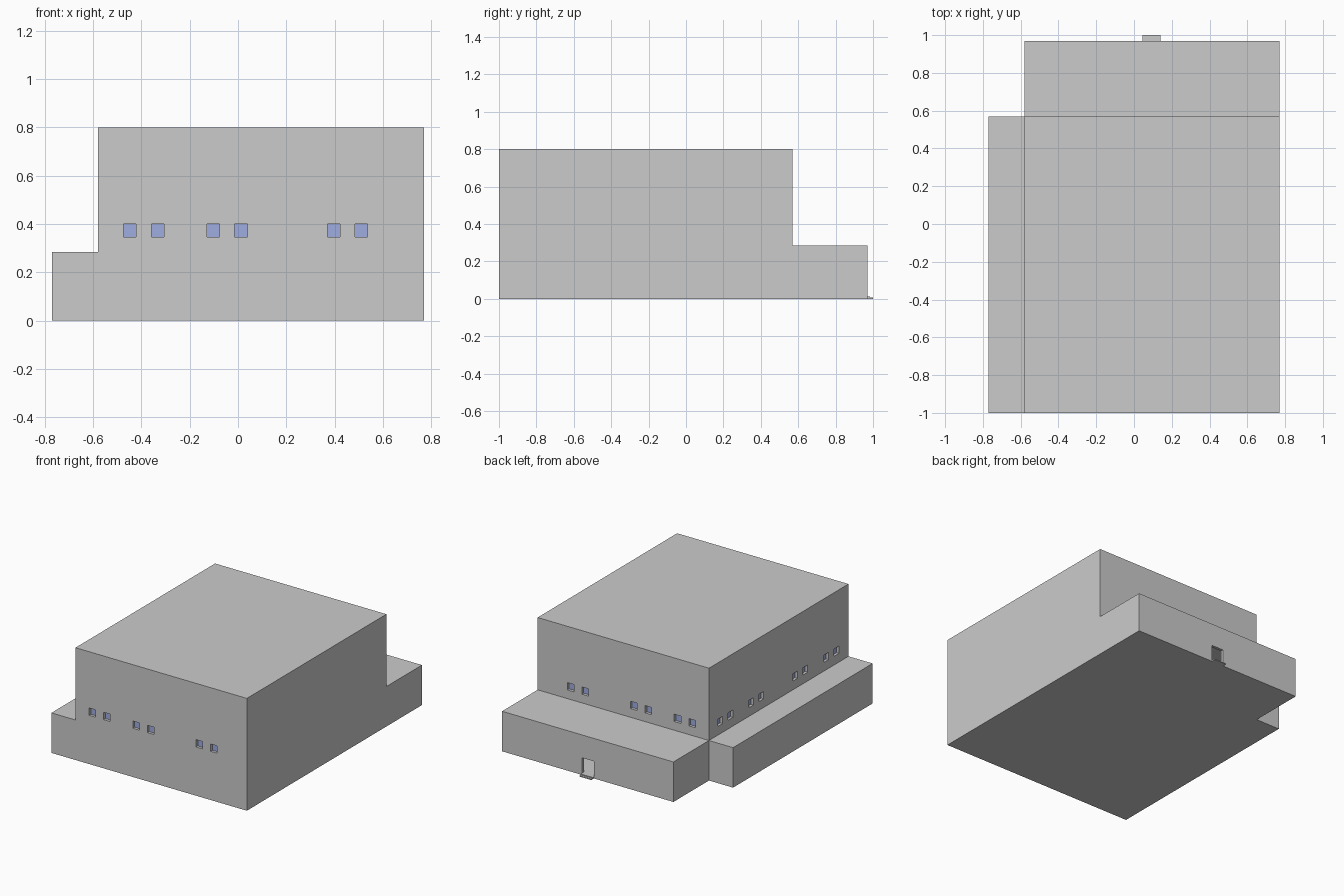
import bpy, bmesh
from mathutils import Vector

if "Cube" in bpy.data.objects:
    bpy.data.objects.remove(bpy.data.objects["Cube"])


def boxes(name, extents):
    """One object made of axis-aligned boxes given as (low corner, high corner)."""
    bm = bmesh.new()
    for lo, hi in extents:
        lo, hi = Vector(lo), Vector(hi)
        for v in bmesh.ops.create_cube(bm, size=1)["verts"]:
            v.co = Vector(l + (c + 0.5) * (h - l) for c, l, h in zip(v.co, lo, hi))
    mesh = bpy.data.meshes.new(name)
    bm.to_mesh(mesh)
    bm.free()
    obj = bpy.data.objects.new(name, mesh)
    bpy.context.collection.objects.link(obj)
    return obj


def cut(obj, cutter):
    """Subtract the cutter and remove it."""
    mod = obj.modifiers.new("cut", "BOOLEAN")
    mod.operation = "DIFFERENCE"
    mod.solver = "EXACT"
    mod.object = cutter
    bpy.context.view_layer.objects.active = obj
    bpy.ops.object.modifier_apply(modifier=mod.name)
    bpy.data.objects.remove(cutter)


# Outline positions
LEFT, WALL_X, RIGHT = -0.77, -0.58, 0.77
FRONT, WALL_Y, BACK = -1.0, 0.57, 0.97
HIGH, LOW = 0.80, 0.285
WALL, FLOOR = 0.02, 0.013

# Main volumes
hall = boxes("main_hall", [((WALL_X, FRONT, 0), (RIGHT, WALL_Y, HIGH))])
boxes("side_wing", [((LEFT, FRONT, 0), (WALL_X, WALL_Y, LOW))])
rear = boxes("rear_wing", [((WALL_X, WALL_Y, 0), (RIGHT, BACK, LOW))])

# Window layout: pairs along the front, back and left walls
HALF, Z0, Z1, DEPTH, GLASS = 0.026, 0.347, 0.399, 0.025, 0.005
PAIR = 0.0575
xs = [c + s * PAIR for c in (-0.39, -0.045, 0.453) for s in (-1, 1)]
ys = [c + s * PAIR for c in (0.385, 0.038, -0.458, -0.808) for s in (-1, 1)]


def window_boxes(a, b):
    """Boxes lying between depths a and b inside each windowed wall."""
    front = [((x - HALF, FRONT + a, Z0), (x + HALF, FRONT + b, Z1)) for x in xs]
    back = [((x - HALF, WALL_Y - b, Z0), (x + HALF, WALL_Y - a, Z1)) for x in xs]
    left = [((WALL_X + a, y - HALF, Z0), (WALL_X + b, y + HALF, Z1)) for y in ys]
    return front + back + left


# Recessed windows with blue panes
cut(hall, boxes("window_cutter", window_boxes(-0.02, DEPTH)))
panes = boxes("window_panes", window_boxes(DEPTH - GLASS, DEPTH))
blue = bpy.data.materials.new("window_blue")
blue.diffuse_color = (0.35, 0.42, 0.75, 1)
blue.use_nodes = True
blue.node_tree.nodes["Principled BSDF"].inputs["Base Color"].default_value = blue.diffuse_color
panes.data.materials.append(blue)

# Hollow rear room with an open doorway
DOOR0, DOOR1, DOOR_TOP = 0.046, 0.14, 0.122
cut(rear, boxes("room_cutter", [((WALL_X + WALL, WALL_Y + WALL, FLOOR),
                                 (RIGHT - WALL, BACK - WALL, LOW - WALL))]))
cut(rear, boxes("door_cutter", [((DOOR0, BACK - 0.1, FLOOR),
                                 (DOOR1, BACK + 0.05, DOOR_TOP))]))

# Two shallow steps outside the doorway
boxes("door_steps", [((DOOR0, BACK, 0), (DOOR1, BACK + 0.015, FLOOR)),
                     ((DOOR0, BACK + 0.015, 0), (DOOR1, 1.0, FLOOR / 2))])
